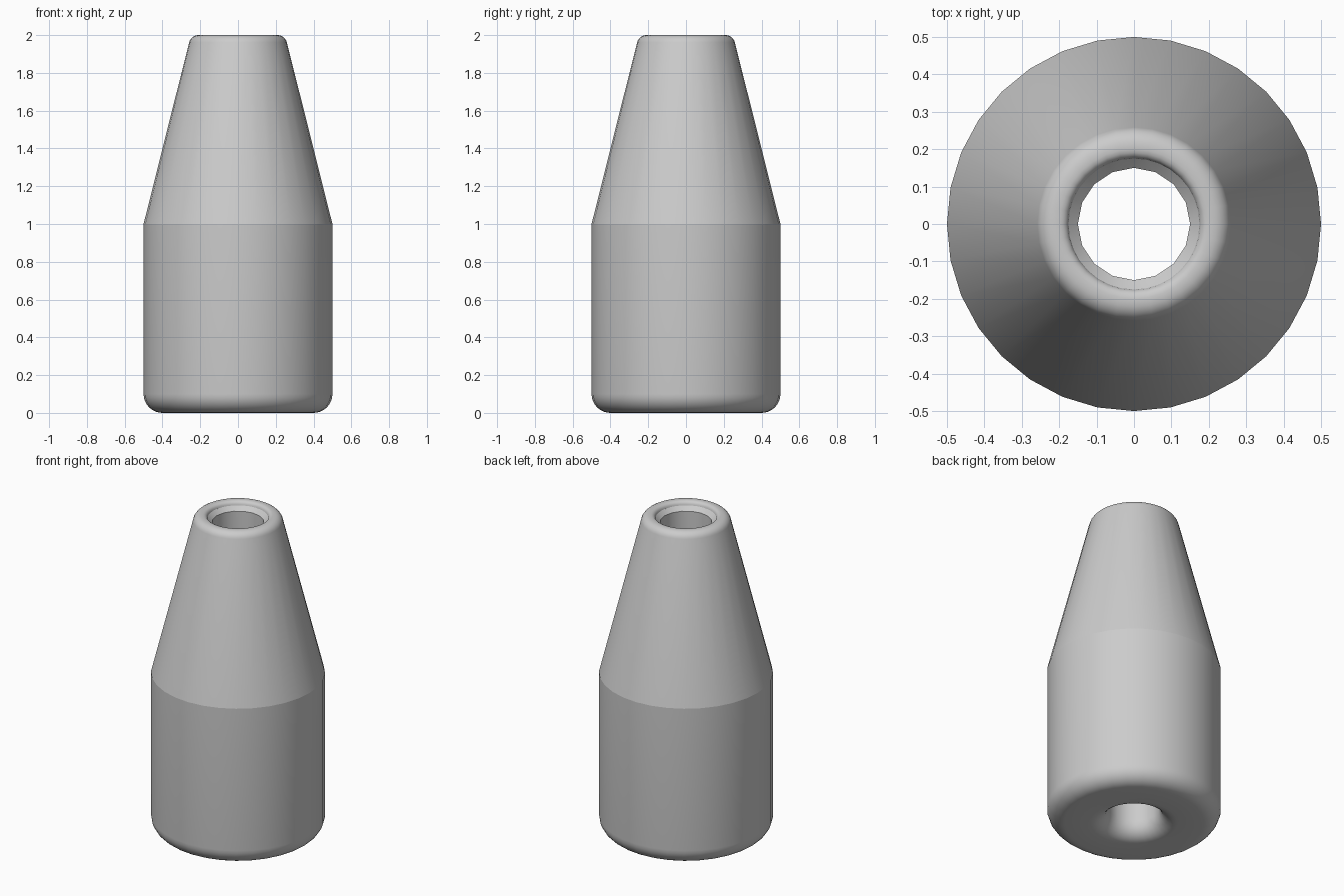
import bpy, bmesh, math

cube = bpy.data.objects.get("Cube")
if cube:
    bpy.data.objects.remove(cube, do_unlink=True)

OUTER, INNER = 32, 16


def arc(cx, cz, radius, start, end, steps):
    """Points (radius, height) along a rounded edge, angles in degrees."""
    pts = []
    for i in range(steps + 1):
        a = math.radians(start + (end - start) * i / steps)
        pts.append((cx + radius * math.cos(a), cz + radius * math.sin(a)))
    return pts


def bridge(bm, a, b):
    """Join two rings; the second may have half as many sides."""
    n, ratio = len(a), len(a) // len(b)
    for i in range(n):
        j = (i + 1) % n
        if ratio == 1:
            bm.faces.new((a[i], a[j], b[j], b[i]))
        elif i % 2 == 0:
            k, m = i // 2, (i // 2 + 1) % len(b)
            bm.faces.new((a[i], a[j], b[k]))
            bm.faces.new((a[j], b[m], b[k]))
            bm.faces.new((a[j], a[(i + 2) % n], b[m]))


# Closed section: flared bottom mouth, rounded base, tapered neck, rim, bore
profile = arc(0.25, 0.1, 0.1, 190, 270, 6)
profile += arc(0.4, 0.1, 0.1, -90, 0, 8)
profile += [(0.5, 1.0)]
profile += arc(0.21, 1.95, 0.05, 14, 90, 6)
profile += arc(0.2, 1.975, 0.025, 90, 180, 4)
bore = [(0.15, 1.95), (0.15, 0.1)]

bm = bmesh.new()


def ring(r, z, n):
    return [bm.verts.new((r * math.cos(math.tau * i / n),
                          r * math.sin(math.tau * i / n), z)) for i in range(n)]


shell = [ring(r, z, OUTER) for r, z in profile]
hole = [ring(r, z, INNER) for r, z in bore]
for a, b in zip(shell, shell[1:]):
    bridge(bm, a, b)
bridge(bm, shell[-1], hole[0])
bridge(bm, hole[0], hole[1])
bridge(bm, shell[0], hole[1])
bmesh.ops.recalc_face_normals(bm, faces=bm.faces)

mesh = bpy.data.meshes.new("tapered_sleeve")
bm.to_mesh(mesh)
bm.free()
sleeve = bpy.data.objects.new("tapered_sleeve", mesh)
bpy.context.collection.objects.link(sleeve)

# Plain grey
grey = bpy.data.materials.new("plain_grey")
grey.use_nodes = True
color = (0.6, 0.6, 0.6, 1)
grey.diffuse_color = color
grey.node_tree.nodes["Principled BSDF"].inputs["Base Color"].default_value = color
mesh.materials.append(grey)

# Smooth shading, keeping the shoulder crisp
bpy.ops.object.select_all(action="DESELECT")
sleeve.select_set(True)
bpy.context.view_layer.objects.active = sleeve
bpy.ops.object.shade_smooth_by_angle(angle=math.radians(30))
shoulder = [e for e in mesh.edges
            if all(abs(mesh.vertices[v].co.z - 1.0) < 0.01 for v in e.vertices)]
for e in shoulder:
    e.use_edge_sharp = True
